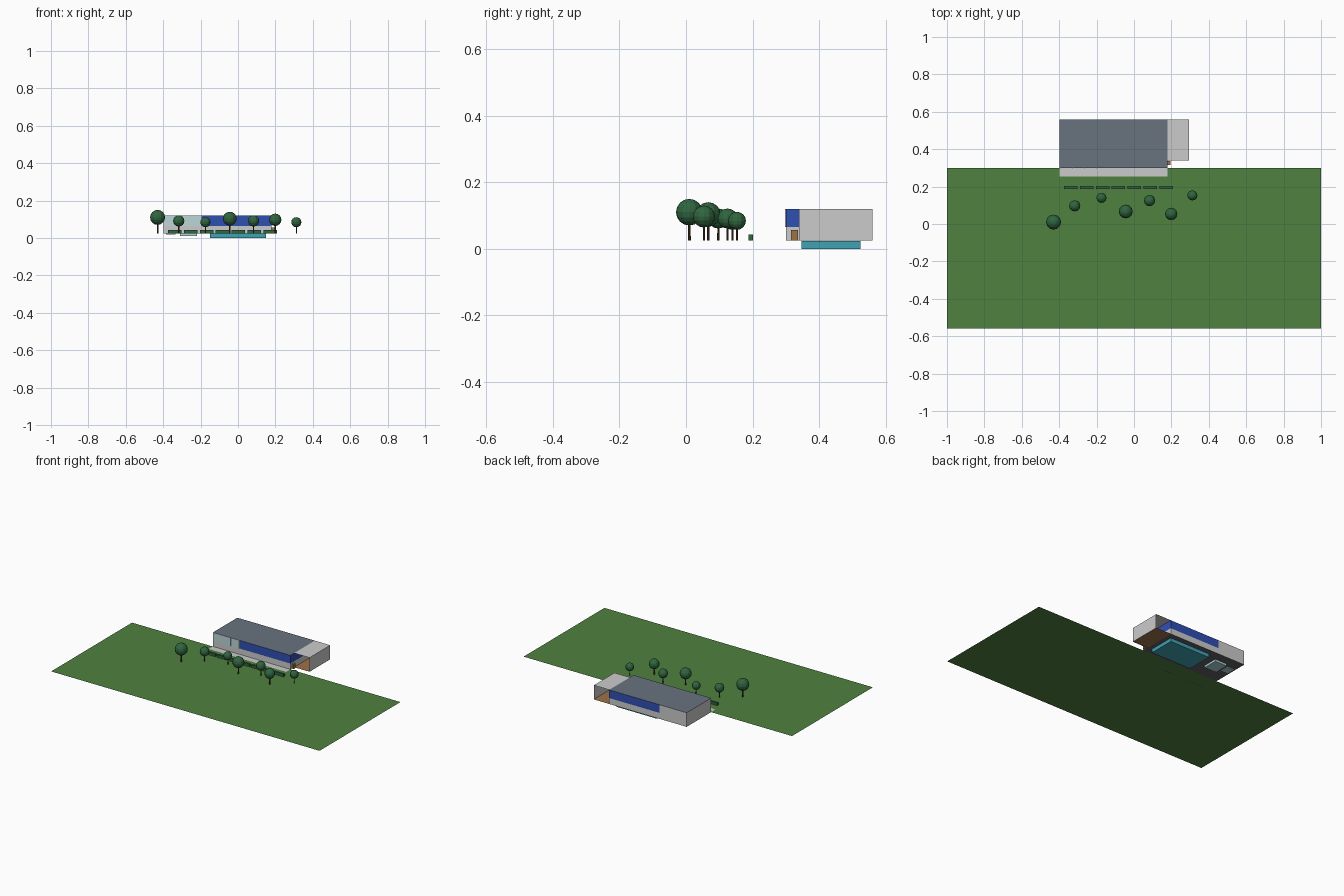
import bpy, bmesh, math
from mathutils import Vector

if "Cube" in bpy.data.objects:
    bpy.data.objects.remove(bpy.data.objects["Cube"])

G = 0.025   # ground level
M = 0.065   # bottom of the upper band
T = 0.12    # roof level
L, R, E = -0.397, 0.18, 0.295      # hall left, hall right, entrance right
F, P, B = 0.30, 0.34, 0.56         # hall front, entrance front, back


def mat(name, *rgb):
    m = bpy.data.materials.new(name)
    m.diffuse_color = (*rgb, 1)
    m.use_nodes = True
    m.node_tree.nodes["Principled BSDF"].inputs["Base Color"].default_value = m.diffuse_color
    return m


GRASS = mat("grass", 0.08, 0.22, 0.05)
LEAF = mat("leaf", 0.03, 0.13, 0.05)
BARK = mat("bark", 0.07, 0.04, 0.02)
SLATE = mat("slate", 0.14, 0.17, 0.21)
BLUE = mat("blue_panel", 0.03, 0.08, 0.45)
GLASS = mat("glass", 0.5, 0.68, 0.7)
WATER = mat("water", 0.05, 0.36, 0.45)
SHALLOW = mat("shallow_water", 0.42, 0.66, 0.69)
WOOD = mat("wood", 0.33, 0.17, 0.07)
DARK = mat("dark_tile", 0.12, 0.12, 0.13)


def finish(name, bm, m):
    me = bpy.data.meshes.new(name)
    bm.to_mesh(me)
    bm.free()
    ob = bpy.data.objects.new(name, me)
    bpy.context.collection.objects.link(ob)
    if m:
        me.materials.append(m)
    return ob


def box(name, x0, x1, y0, y1, z0, z1, m=None):
    bm = bmesh.new()
    bmesh.ops.create_cube(bm, size=1)
    for v in bm.verts:
        v.co = Vector(((x0 + x1) / 2 + v.co.x * (x1 - x0),
                       (y0 + y1) / 2 + v.co.y * (y1 - y0),
                       (z0 + z1) / 2 + v.co.z * (z1 - z0)))
    return finish(name, bm, m)


def sheet(name, pts, m=None):
    bm = bmesh.new()
    bm.faces.new([bm.verts.new(p) for p in pts])
    return finish(name, bm, m)


def flat(name, x0, x1, y0, y1, z, m=None):
    return sheet(name, [(x0, y0, z), (x1, y0, z), (x1, y1, z), (x0, y1, z)], m)


def wall_x(name, x0, x1, y, z0, z1, m=None):
    return sheet(name, [(x0, y, z0), (x1, y, z0), (x1, y, z1), (x0, y, z1)], m)


def wall_y(name, x, y0, y1, z0, z1, m=None):
    return sheet(name, [(x, y0, z0), (x, y1, z0), (x, y1, z1), (x, y0, z1)], m)


# Site: lawn, terrace, floors
flat("lawn", -1, 1, -0.56, F, G, GRASS)
flat("terrace", L, R, 0.255, F, G + 0.001)
flat("hall_floor", L, R, F, B, G, DARK)
flat("entrance_floor", R, E, P, B, G, WOOD)

# Pools sunk under the hall
box("main_pool", -0.15, 0.15, 0.347, 0.524, 0, G - 0.001, WATER)
box("training_pool", -0.31, -0.22, 0.40, 0.50, 0.01, G - 0.001, SHALLOW)
box("paddling_pool", -0.385, -0.335, 0.42, 0.48, 0.018, G - 0.001, SHALLOW)

# Hall walls and roofs
S = -0.195  # where the blue band starts
for name, y in (("front", F), ("back", B)):
    wall_x(name + "_lower_wall", L, R, y, G, M)
    wall_x(name + "_blue_band", S, R, y, M, T, BLUE)
wall_x("front_upper_glass", L, S, F, M, T, GLASS)
wall_x("back_upper_wall", L, S, B, M, T)
wall_y("left_wall", L, F, B, G, T)
wall_y("right_lower_wall", R, F, B, G, M)
wall_y("right_blue_band", R, F, B, M, T, BLUE)
flat("hall_roof", L, R, F, B, T, SLATE)

# Mullions on the glass
for i in range(4):
    x = L + 0.003 + i * 0.064
    box(f"mullion_{i}", x - 0.002, x + 0.002, F - 0.003, F, M, T)

# Open entrance canopy
flat("canopy_roof", R, E, P, B, T)
wall_y("canopy_wall", E, P, B, G, T)
box("entrance_door", R, R + 0.014, 0.316, 0.336, G, 0.056, WOOD)

# Hedge row
for i in range(7):
    x = -0.374 + i * 0.085
    box(f"hedge_{i}", x, x + 0.072, 0.188, 0.202, G, 0.043, LEAF)

# Trees: x, y, crown centre height, crown radius
trees = [(-0.43, 0.01, 0.110, 0.040), (-0.317, 0.097, 0.091, 0.030),
         (-0.174, 0.14, 0.084, 0.027), (-0.044, 0.067, 0.103, 0.037),
         (0.083, 0.125, 0.091, 0.030), (0.199, 0.054, 0.097, 0.033),
         (0.312, 0.153, 0.084, 0.027)]
for i, (x, y, z, r) in enumerate(trees):
    bm = bmesh.new()
    bmesh.ops.create_uvsphere(bm, u_segments=12, v_segments=8, radius=r)
    bmesh.ops.translate(bm, vec=(x, y, z), verts=bm.verts)
    finish(f"tree_crown_{i}", bm, LEAF)
    bm = bmesh.new()
    bmesh.ops.create_cone(bm, cap_ends=True, segments=8, radius1=r * 0.11,
                          radius2=r * 0.09, depth=z - G)
    bmesh.ops.translate(bm, vec=(x, y, (z + G) / 2), verts=bm.verts)
    finish(f"tree_trunk_{i}", bm, BARK)
